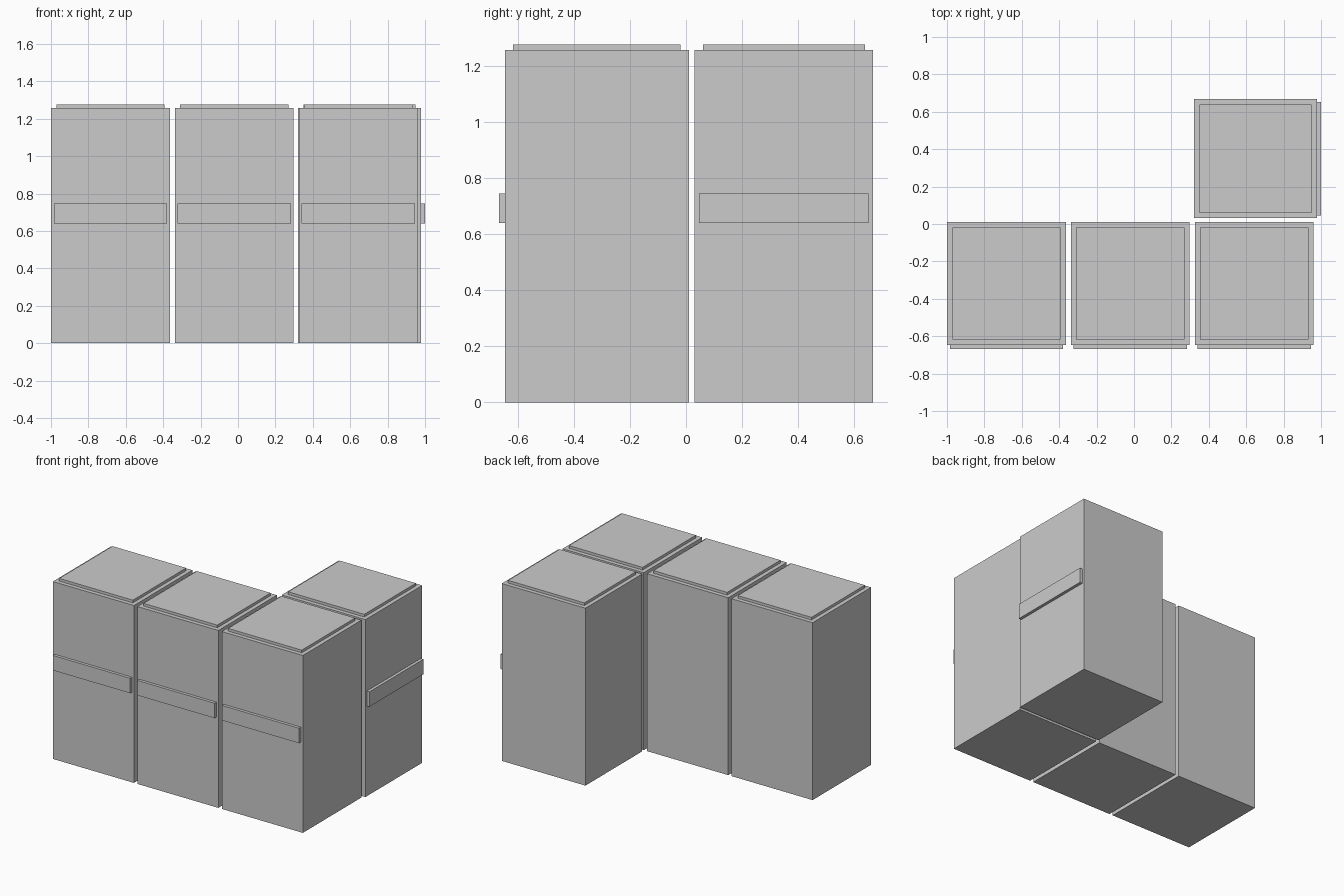
import bpy
import bmesh
from math import radians
from mathutils import Matrix, Vector

if "Cube" in bpy.data.objects:
    bpy.data.objects.remove(bpy.data.objects["Cube"])

grey = bpy.data.materials.new("light_grey")
grey.diffuse_color = (0.6, 0.6, 0.6, 1.0)
grey.use_nodes = True
grey.node_tree.nodes["Principled BSDF"].inputs["Base Color"].default_value = grey.diffuse_color


def box(name, lo, hi, place):
    """Flat-sided box between two local corners, moved by a placement matrix."""
    lo, hi = Vector(lo), Vector(hi)
    bm = bmesh.new()
    bmesh.ops.create_cube(bm, size=1.0)
    bmesh.ops.scale(bm, vec=hi - lo, verts=bm.verts)
    bmesh.ops.translate(bm, vec=(lo + hi) / 2, verts=bm.verts)
    mesh = bpy.data.meshes.new(name)
    bm.to_mesh(mesh)
    bm.free()
    mesh.materials.append(grey)
    obj = bpy.data.objects.new(name, mesh)
    obj.matrix_world = place
    bpy.context.collection.objects.link(obj)


def cabinet(tag, x, y, turn=0.0):
    place = Matrix.Translation((x, y, 0)) @ Matrix.Rotation(radians(turn), 4, "Z")
    # Body, thin raised lid, and wide handle on the local front
    box(f"cabinet_body_{tag}", (-0.318, -0.328, 0), (0.318, 0.328, 1.258), place)
    box(f"lid_{tag}", (-0.289, -0.299, 1.258), (0.289, 0.299, 1.277), place)
    box(f"handle_{tag}", (-0.303, -0.349, 0.64), (0.303, -0.328, 0.746), place)


# Front row of three, then one turned to face the right side
for tag, x in (("left", -0.682), ("middle", -0.02), ("right", 0.643)):
    cabinet(tag, x, -0.318)
cabinet("corner", 0.65, 0.349, 90)
